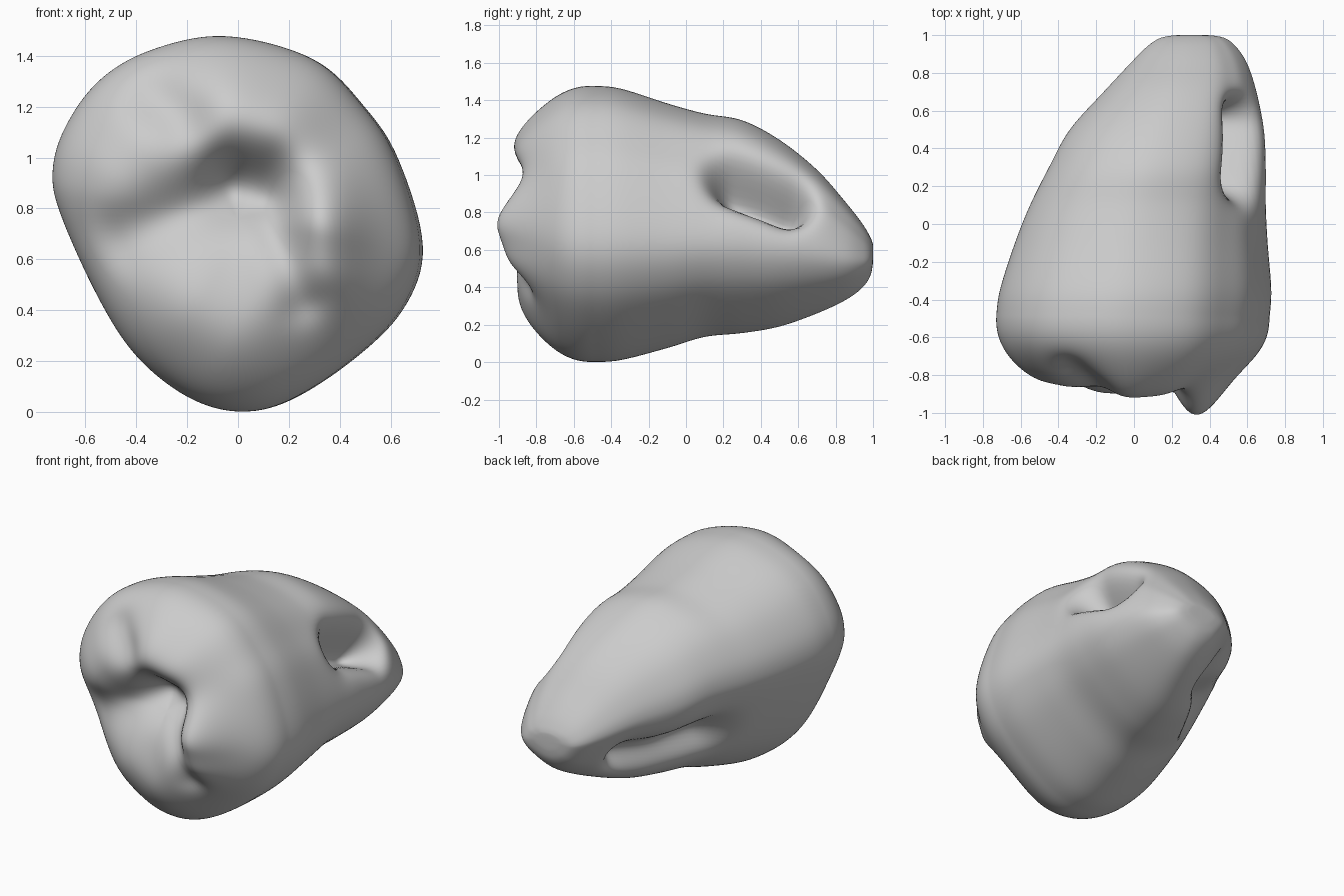
import bpy, bmesh, math
from mathutils import Vector

cube = bpy.data.objects.get("Cube")
if cube:
    bpy.data.objects.remove(cube)


def spline(points, steps, closed=False):
    """Smooth curve through the points."""
    n = len(points)
    pick = (lambda i: points[i % n]) if closed else (lambda i: points[max(0, min(n - 1, i))])
    out = []
    for i in range(n if closed else n - 1):
        a, b, c, d = (Vector(pick(i + k)) for k in (-1, 0, 1, 2))
        for j in range(steps):
            t = j / steps
            out.append(b + (c - a) * t / 2 + (a * 2 - b * 5 + c * 4 - d) * t * t / 2
                       + (b * 3 - a - c * 3 + d) * t ** 3 / 2)
    if not closed:
        out.append(Vector(points[-1]))
    return out


def falloff(p, a, b, radius):
    """Soft weight around the segment from a to b."""
    a, b = Vector(a), Vector(b)
    ab = b - a
    t = max(0, min(1, (p - a).dot(ab) / max(ab.length_squared, 1e-9)))
    return math.exp(-((p - a - ab * t).length / radius) ** 2)


# Widest cross-section (x, z)
outline = spline([(-.05, 1.48), (.3, 1.39), (.5, 1.2), (.63, 1), (.73, .65), (.65, .4),
                  (.45, .2), (.2, .04), (0, 0), (-.2, .06), (-.4, .22), (-.55, .45),
                  (-.7, .78), (-.73, .95), (-.68, 1.12), (-.55, 1.3), (-.35, 1.42)], 8, True)

# Body to root tip: y, left x, right x, bottom z, top z
stations = spline([(-.5, -.73, .72, 0, 1.48), (-.35, -.71, .73, .01, 1.465),
                   (-.1, -.63, .71, .075, 1.385), (.1, -.55, .7, .135, 1.33),
                   (.3, -.45, .7, .155, 1.295), (.5, -.34, .69, .19, 1.19),
                   (.7, -.16, .65, .26, 1.03), (.85, -.02, .6, .33, .86),
                   (.94, .07, .54, .395, .745), (.985, .14, .48, .46, .67),
                   (1, .22, .4, .53, .63)], 10)

# Crown relief (x, z): start, end, radius, height
relief = [((-.48, .95), (-.4, 1.02), .22, .07), ((-.02, 1.16), (.1, 1.1), .24, .15),
          ((.32, .85), (.32, .82), .16, .06), ((.33, .7), (.31, .58), .21, .19),
          ((-.16, .4), (-.02, .32), .26, .11), ((.02, .9), (.1, .9), .15, -.17),
          ((-.45, .68), (-.05, .86), .12, -.07), ((.14, .8), (.26, .44), .09, -.08),
          ((-.32, 1.24), (-.22, 1.17), .11, -.07)]


def crown_y(x, z):
    p = Vector((x, z))
    return -.8 - sum(h * falloff(p, a, b, r) for a, b, r, h in relief)


def ring_at(s):
    y, x0, x1, z0, z1 = s
    return [Vector((x0 + (p.x + .73) / 1.46 * (x1 - x0), y, z0 + p.y / 1.48 * (z1 - z0)))
            for p in outline]


# Crown cap rings, then body rings
base = ring_at(stations[0])
centre = Vector((0, -.5, .76))
rings = []
CAP = 50
for i in range(1, CAP):
    s = math.sin(i / CAP * math.pi / 2)
    ring = []
    for p in base:
        q = centre + (p - centre) * s
        q.y = -.5 + (crown_y(q.x, q.z) + .5) * (1 - s ** 4) ** .45
        ring.append(q)
    rings.append(ring)
rings += [ring_at(s) for s in stations]
front_tip = Vector((centre.x, crown_y(centre.x, centre.z), centre.z))
back_tip = Vector((.31, 1.003, .58))

# Furrows between the roots: start, end, radius, push
furrows = [((.6, .25, 1), (.6, .54, .88), .105, (-.26, 0, -.2)),
           ((-.31, .2, .5), (-.06, .62, .43), .125, (.19, .03, .05))]


def sculpt(p):
    return p + sum((Vector(v) * falloff(p, a, b, r) for a, b, r, v in furrows), Vector())


bm = bmesh.new()
loops = [[bm.verts.new(sculpt(p)) for p in ring] for ring in rings]
for a, b in zip(loops, loops[1:]):
    for i in range(len(a)):
        j = (i + 1) % len(a)
        bm.faces.new((a[i], a[j], b[j], b[i]))
for tip, loop in ((front_tip, loops[0]), (back_tip, loops[-1])):
    v = bm.verts.new(tip)
    for i in range(len(loop)):
        bm.faces.new((v, loop[i], loop[(i + 1) % len(loop)]))
for _ in range(6):
    bmesh.ops.smooth_vert(bm, verts=bm.verts, factor=.5, use_axis_x=True,
                          use_axis_y=True, use_axis_z=True)
bmesh.ops.recalc_face_normals(bm, faces=bm.faces)

mesh = bpy.data.meshes.new("tooth")
bm.to_mesh(mesh)
bm.free()
tooth = bpy.data.objects.new("tooth", mesh)
bpy.context.collection.objects.link(tooth)

grey = bpy.data.materials.new("light_grey")
grey.use_nodes = True
grey.diffuse_color = (.6, .6, .6, 1)
grey.node_tree.nodes["Principled BSDF"].inputs["Base Color"].default_value = (.6, .6, .6, 1)
mesh.materials.append(grey)

bpy.context.view_layer.objects.active = tooth
tooth.select_set(True)
bpy.ops.object.shade_smooth_by_angle(angle=math.radians(60))
